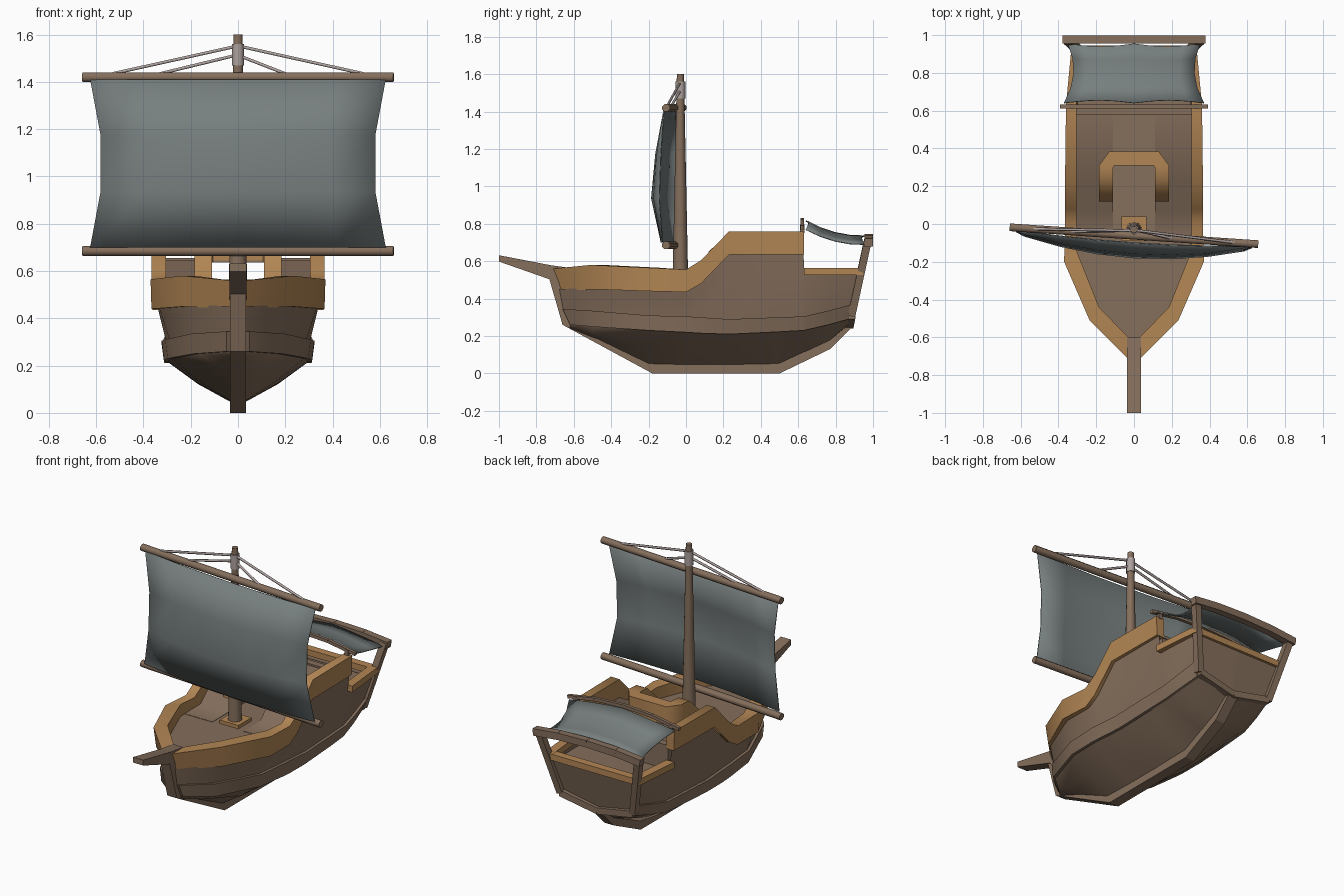
import bpy, bmesh, math
from mathutils import Vector

if "Cube" in bpy.data.objects:
    bpy.data.objects.remove(bpy.data.objects["Cube"])


def material(name, rgb):
    m = bpy.data.materials.new(name)
    m.diffuse_color = (*rgb, 1)
    m.use_nodes = True
    m.node_tree.nodes["Principled BSDF"].inputs["Base Color"].default_value = m.diffuse_color
    return m


BROWN = material("weathered_brown", (0.235, 0.158, 0.107))
TAN = material("warm_tan_wood", (0.45, 0.24, 0.09))
CLOTH = material("grey_sailcloth", (0.185, 0.212, 0.211))
ROPE = material("pale_rope", (0.42, 0.36, 0.345))


def make(name, verts, faces, mat, mirror=False, smooth=None, thick=0):
    bm = bmesh.new()
    vs = [bm.verts.new(v) for v in verts]
    for f in faces:
        bm.faces.new([vs[i] for i in f])
    bmesh.ops.remove_doubles(bm, verts=bm.verts, dist=1e-5)
    bmesh.ops.recalc_face_normals(bm, faces=bm.faces)
    me = bpy.data.meshes.new(name)
    bm.to_mesh(me)
    bm.free()
    me.materials.append(mat)
    ob = bpy.data.objects.new(name, me)
    bpy.context.collection.objects.link(ob)
    if smooth:
        bpy.ops.object.select_all(action='DESELECT')
        ob.select_set(True)
        bpy.context.view_layer.objects.active = ob
        bpy.ops.object.shade_smooth_by_angle(angle=math.radians(smooth))
    if mirror:
        ob.modifiers.new("mirror", 'MIRROR')
    if thick:
        s = ob.modifiers.new("thickness", 'SOLIDIFY')
        s.thickness, s.offset = thick, 0
    return ob


def loft(name, sections, mat, closed=True, **kw):
    """Skin across cross-sections; closed sections become capped solids."""
    n = len(sections[0])
    verts = [p for s in sections for p in s]
    faces = []
    for i in range(len(sections) - 1):
        for j in range(n if closed else n - 1):
            k = (j + 1) % n
            faces.append((i * n + j, i * n + k, (i + 1) * n + k, (i + 1) * n + j))
    if closed:
        faces += [tuple(range(n)), tuple(range(len(verts) - n, len(verts)))]
    return make(name, verts, faces, mat, **kw)


def box(name, x0, x1, y0, y1, z0, z1, mat, **kw):
    return loft(name, [[(x0, y, z0), (x1, y, z0), (x1, y, z1), (x0, y, z1)] for y in (y0, y1)], mat, **kw)


def rods(name, segs, mat, n=8, ref=(0, 1, 0), smooth=None):
    """Tapered rods: each segment is (start, end, start radius, end radius)."""
    verts, faces = [], []
    for p, q, r1, r2 in segs:
        p, q = Vector(p), Vector(q)
        d = (q - p).normalized()
        u = d.cross(Vector(ref)).normalized()
        w = d.cross(u)
        b = len(verts)
        for c, r in ((p, r1), (q, r2)):
            for i in range(n):
                a = 2 * math.pi * (i + .5) / n
                verts.append(c + (u * math.cos(a) + w * math.sin(a)) * r)
        faces += [(b + i, b + (i + 1) % n, b + n + (i + 1) % n, b + n + i) for i in range(n)]
        faces += [tuple(range(b, b + n)), tuple(range(b + n, b + 2 * n))]
    return make(name, verts, faces, mat, smooth=smooth)


def beam(name, path, half, mat):
    r = half * math.sqrt(2)
    return rods(name, [(a, b, r, r) for a, b in zip(path, path[1:])], mat, n=4)


# hull lines as (x, y, z): keel, chine, wale top, sheer
Y = [-.5, -.2, 0, .08, .23, .49, .629, .631, .76]


def line(first, xs, zs, last):
    return [Vector(p) for p in [first, *zip(xs, Y, zs), last]]


keel = line((.02, -.64, .25), [.02] * 9, [.19, .045, .04, .04, .04, .045, .11, .11, .17], (.0, .87, .26))
chine = line((.03, -.62, .26), [.17, .28, .295, .295, .29, .285, .28, .28, .262],
             [.25, .23, .22, .215, .21, .222, .23, .23, .26], (.24, .87, .29))
wale = line((.03, -.66, .345), [.18, .29, .305, .305, .305, .303, .30, .30, .287],
            [.335, .31, .305, .30, .29, .30, .305, .305, .335], (.27, .89, .37))
sheer = line((.03, -.68, .45), [.21, .335, .34, .34, .34, .34, .34, .327, .322],
             [.46, .45, .445, .49, .64, .64, .64, .53, .53], (.31, .93, .53))
bilge = [a.lerp(b, .55) - Vector((0, 0, .012)) for a, b in zip(keel, chine)]
side = [w.lerp(s, .67) if s.y < .63 else s for w, s in zip(wale, sheer)]

loft("hull", list(zip(keel, bilge, chine, wale, side, sheer)), BROWN, closed=False, mirror=True, smooth=38)
out = Vector((.018, 0, 0))
loft("wale_belt", [(c, c + out, w + out, w) for c, w in zip(chine, wale)], BROWN, mirror=True, smooth=38)
ends = [keel[-1], chine[-1], wale[-1], sheer[-1]]
make("transom", ends + [Vector((0, .93, .53))], [(0, 1, 2, 3, 4)], BROWN, mirror=True)

# keel and stem band following the side profile
outer = [(-.735, .52), (-.66, .26), (-.18, 0), (.5, 0), (.77, .13), (.89, .25)]
inner = [(-.66, .52), (-.59, .27), (-.16, .055), (.49, .055), (.74, .17), (.85, .29)]
loft("keel_and_stem", [[(-.033, *o), (.033, *o), (.033, *i), (-.033, *i)]
                       for o, i in zip(outer, inner)], BROWN)
# bowsprit
loft("bowsprit", [[(-.036, y, a), (.036, y, a), (.036, y, b), (-.036, y, b)]
                  for y, a, b in ((-1, .598, .632), (-.72, .5, .578), (-.6, .44, .562))], BROWN)

# bulwarks: outer edge, inner edge, bottom and top heights
o_xy = [(.03, -.715), (.235, -.51), (.37, -.2), (.365, 0), (.365, .08), (.365, .23), (.36, .63)]
i_xy = [(.03, -.6), (.185, -.44), (.305, -.14), (.305, 0), (.305, .08), (.305, .23), (.305, .63)]
zb = [.44, .45, .44, .435, .48, .635, .635]
zt = [.56, .58, .565, .555, .605, .76, .76]
rake = [.045, .02, 0, 0, 0, 0, 0]
loft("bulwark", [[(o[0] - .004, o[1] + r, b), (*o, t), (*i, t), (*i, b)]
                 for o, i, b, t, r in zip(o_xy, i_xy, zb, zt, rake)], TAN, mirror=True, smooth=60)
loft("aft_rail", [[(x, y, .525), (x, y, .565), (x - .055, y, .565), (x - .055, y, .525)]
                  for x, y in ((.36, .63), (.33, .945))], TAN, mirror=True)
box("stern_rail", -.29, .29, .895, .945, .525, .564, TAN)

# decks, the raised one reached by a ramp on either side
loft("main_deck", [[(0, y, .49), (x, y, .49)] for x, y in
                   ((.03, -.64), (.19, -.46), (.31, -.17), (.31, .63))], BROWN, closed=False, mirror=True)
loft("raised_deck_side", [[(.11, y, z), (.308, y, z), (.308, y, .43), (.11, y, .43)]
                          for y, z in ((-.1, .492), (.06, .492), (.23, .645), (.62, .645))],
     BROWN, mirror=True, smooth=60)
box("raised_deck_middle", -.11, .11, .31, .62, .636, .645, BROWN)
box("deck_edge_beam", -.308, .308, .58, .625, .636, .655, BROWN)

# U-shaped rail around the companionway
rail = [((.185, .12), (.11, .12), .5, .65), ((.185, .23), (.11, .23), .6, .755),
        ((.185, .31), (.11, .3), .636, .76), ((.13, .385), (.105, .31), .636, .76),
        ((0, .385), (0, .31), .636, .76)]
loft("companionway_rail", [[(*o, b), (*o, t), (*i, t), (*i, b)] for o, i, b, t in rail],
     TAN, mirror=True, smooth=60)

# aft deck, stern frame, arch beam and awning
box("aft_deck", -.3, .3, .62, .91, .47, .5, BROWN)
beam("stern_frame", [(-.35, .972, .71), (-.255, .885, .31), (0, .875, .26),
                     (.255, .885, .31), (.35, .972, .71)], .02, BROWN)
beam("stern_arch", [(-.375, .977, .70), (-.2, .977, .718), (0, .977, .724),
                    (.2, .977, .718), (.375, .977, .70)], .022, BROWN)
beam("awning_bar", [(-.39, .622, .78), (-.2, .622, .812), (0, .622, .822),
                    (.2, .622, .812), (.39, .622, .78)], .01, BROWN)
box("awning_post", .32, .345, .61, .634, .75, .795, BROWN, mirror=True)


def sheet(name, f, nu, nv, thick):
    rows = [[f(2 * i / nu - 1, j / nv) for i in range(nu + 1)] for j in range(nv + 1)]
    loft(name, rows, CLOTH, closed=False, smooth=60, thick=thick)


def awning(u, v):
    half = .37 - .02 * v - .16 * v * (1 - v)
    z = .77 - .08 * v - .09 * v * (1 - v) + .045 * (1 - u * u)
    scallop = .015 * math.sin(math.pi * abs(u)) * (1 - 2 * v)
    return (half * u, .64 + .315 * v + scallop, z)


sheet("awning", awning, 8, 4, .006)


def yard_y(x):
    return -.062 - .068 * x


# sail bellying forward between two slightly turned yards
def sail(u, v):
    x = u * (.625 - .2 * v * (1 - v))
    belly = (.06, .117, .093, .038)[round(3 * v)] * (1 - .65 * u * u)
    return (x, yard_y(x) - belly, .70 + .71 * v)


sheet("sail", sail, 6, 3, .006)
for name, z in (("upper_yard", 1.42), ("lower_yard", .685)):
    rods(name, [((-.658, yard_y(-.658), z), (.658, yard_y(.658), z), .022, .022)], BROWN, smooth=50)

# mast with its foot plate, rope binding and stays
rods("mast", [((0, -.03, .48), (0, -.03, 1.6), .042, .019)], BROWN, n=10, smooth=50)
box("mast_foot", -.065, .065, -.09, .04, .485, .512, TAN)
rods("rope_binding", [((0, -.03, 1.47), (0, -.03, 1.56), .026, .026)], ROPE, n=10, smooth=50)
stays = [(-.53, 1.548), (.53, 1.548), (-.33, 1.51), (.2, 1.505)]
rods("stays", [((math.copysign(.02, x), -.035, z), (x, yard_y(x), 1.435), .0075, .0075)
               for x, z in stays], ROPE, n=6, smooth=70)
